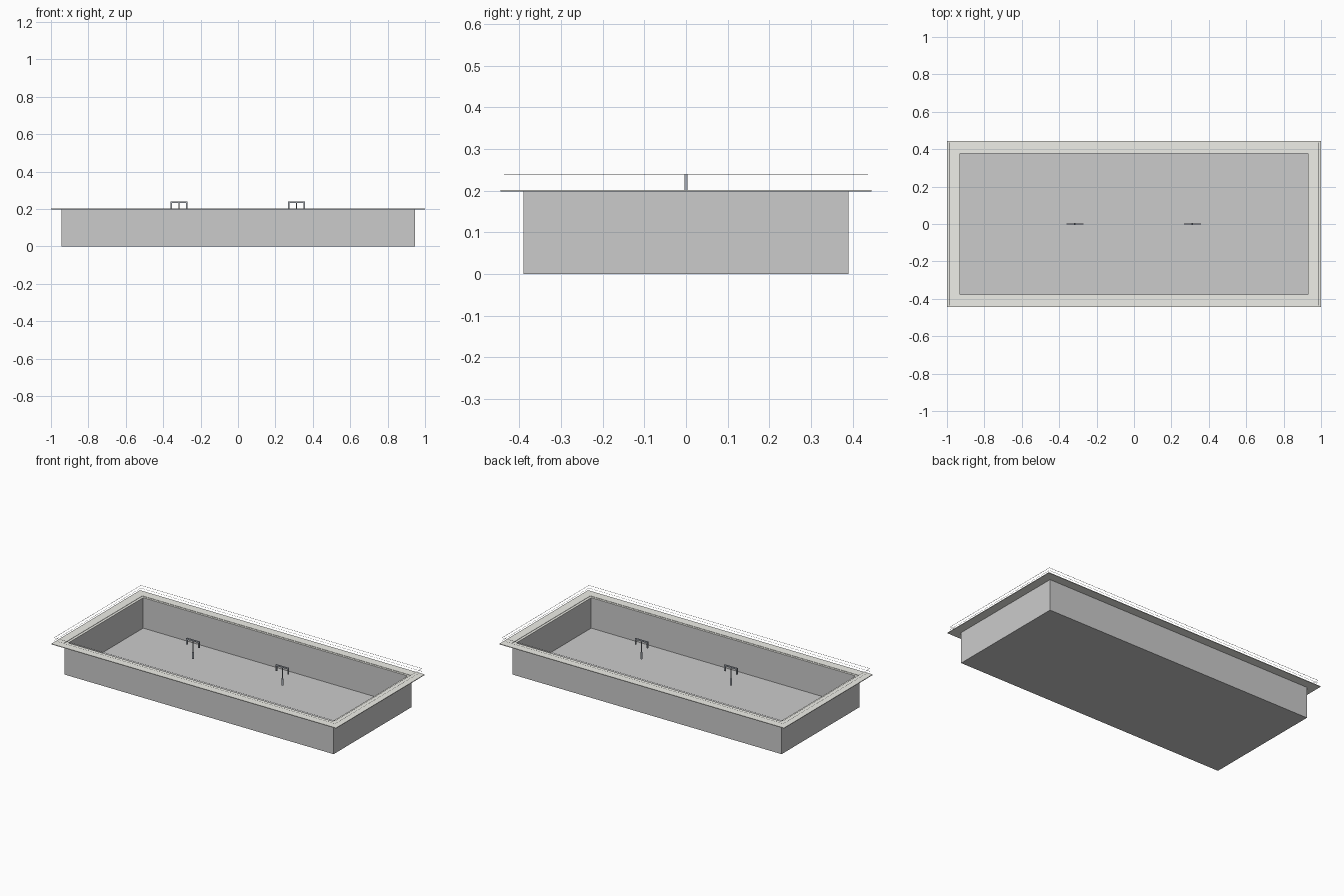
import bpy, bmesh
from mathutils import Matrix

if "Cube" in bpy.data.objects:
    bpy.data.objects.remove(bpy.data.objects["Cube"])


def material(name, col):
    m = bpy.data.materials.new(name)
    m.diffuse_color = (*col, 1)
    m.use_nodes = True
    m.node_tree.nodes["Principled BSDF"].inputs["Base Color"].default_value = m.diffuse_color
    return m


beige = material("pale_beige", (0.86, 0.86, 0.81))
steel = material("dark_steel", (0.40, 0.43, 0.48))


def finish(name, bm, mat=None):
    bmesh.ops.recalc_face_normals(bm, faces=bm.faces)
    me = bpy.data.meshes.new(name)
    bm.to_mesh(me)
    bm.free()
    ob = bpy.data.objects.new(name, me)
    bpy.context.collection.objects.link(ob)
    if mat:
        me.materials.append(mat)
    return ob


def rect_loft(name, loops, closed=False, mat=None):
    """Skin through centred rectangles (half x, half y, z)."""
    bm = bmesh.new()
    rings = [[bm.verts.new((sx * a, sy * b, z))
              for sx, sy in ((-1, -1), (1, -1), (1, 1), (-1, 1))]
             for a, b, z in loops]
    pairs = list(zip(rings, rings[1:]))
    if closed:
        pairs.append((rings[-1], rings[0]))
    else:
        bm.faces.new(rings[0])
        bm.faces.new(rings[-1])
    for p, q in pairs:
        for i in range(4):
            j = (i + 1) % 4
            bm.faces.new((p[i], p[j], q[j], q[i]))
    return finish(name, bm, mat)


def frame(name, hx, hy, width, z0, z1, mat=None):
    """Rectangular ring with a box cross-section."""
    ix, iy = hx - width, hy - width
    return rect_loft(name, [(hx, hy, z0), (hx, hy, z1), (ix, iy, z1), (ix, iy, z0)], True, mat)


def add_box(bm, c, s):
    bmesh.ops.create_cube(bm, size=1, matrix=Matrix.Translation(c) @ Matrix.Diagonal((*s, 1)))


# Open tray with walls and floor
rect_loft("tray_shell", [(0.945, 0.39, 0), (0.945, 0.39, 0.198),
                         (0.93, 0.377, 0.198), (0.93, 0.377, 0.006)])

# Flat rim with a narrow stepped inner lip
rect_loft("rim_flange", [(1.0, 0.445, 0.198), (1.0, 0.445, 0.202), (0.945, 0.39, 0.202),
                         (0.945, 0.39, 0.2), (0.929, 0.376, 0.2), (0.929, 0.376, 0.198)],
          True, beige)

# Hairline frames above the rim
frame("upper_wire", 0.988, 0.436, 0.0012, 0.2392, 0.2404)
frame("lower_wire", 0.988, 0.436, 0.0008, 0.2216, 0.2224)

# Two bracket handles, each with a hanging rod and weight
for side, x in (("left", -0.316), ("right", 0.312)):
    bm = bmesh.new()
    add_box(bm, (x, 0, 0.2362), (0.09, 0.008, 0.008))
    for s in (-1, 1):
        add_box(bm, (x + s * 0.041, 0, 0.217), (0.008, 0.008, 0.034))
    finish(side + "_handle", bm, steel)

    bm = bmesh.new()
    for r, z0, z1 in ((0.0022, 0.16, 0.234), (0.006, 0.12, 0.162)):
        bmesh.ops.create_cone(bm, cap_ends=True, segments=12, radius1=r, radius2=r,
                              depth=z1 - z0, matrix=Matrix.Translation((x, 0, (z0 + z1) / 2)))
    rod = finish(side + "_hanging_rod", bm, steel)
    for p in rod.data.polygons:
        p.use_smooth = len(p.vertices) == 4
